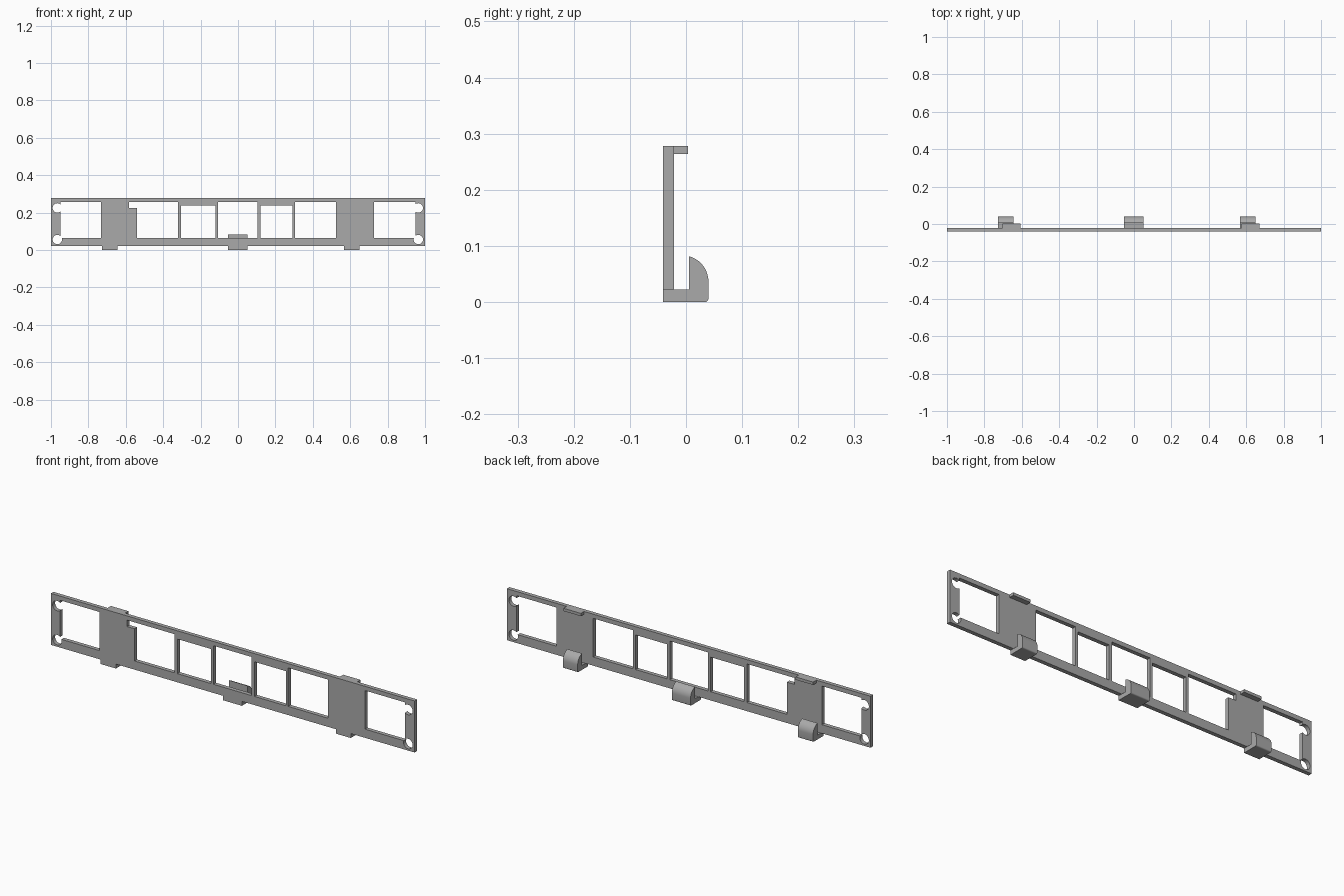
import bpy
import math

cube = bpy.data.objects.get("Cube")
if cube:
    bpy.data.objects.remove(cube, do_unlink=True)

grey = bpy.data.materials.new("plain grey")
grey.use_nodes = True
COLOUR = (0.4, 0.4, 0.4, 1)
grey.diffuse_color = COLOUR
grey.node_tree.nodes["Principled BSDF"].inputs["Base Color"].default_value = COLOUR

FRONT, BACK = -0.041, -0.021   # plate thickness in y
LOW, HIGH = 0.022, 0.278       # plate height


def prism(name, outline, start, end, axis):
    """Extrude a 2D outline along y (outline in x, z) or x (outline in y, z)."""
    def point(p, d):
        return (p[0], d, p[1]) if axis == "y" else (d, p[0], p[1])
    n = len(outline)
    verts = [point(p, d) for d in (start, end) for p in outline]
    faces = [tuple(range(n)), tuple(reversed(range(n, 2 * n)))]
    faces += [(i, i + n, (i + 1) % n + n, (i + 1) % n) for i in range(n)]
    if axis == "x":
        faces = [tuple(reversed(f)) for f in faces]
    mesh = bpy.data.meshes.new(name)
    mesh.from_pydata(verts, [], faces)
    mesh.materials.append(grey)
    obj = bpy.data.objects.new(name, mesh)
    bpy.context.collection.objects.link(obj)
    return obj


def select(obj):
    bpy.ops.object.select_all(action="DESELECT")
    obj.select_set(True)
    bpy.context.view_layer.objects.active = obj


def rect(x0, x1, z0, z1):
    return [(x0, z0), (x1, z0), (x1, z1), (x0, z1)]


def arc(cx, cz, rx, rz, a0, a1, steps):
    angles = [math.radians(a0 + (a1 - a0) * i / steps) for i in range(steps + 1)]
    return [(cx + rx * math.cos(a), cz + rz * math.sin(a)) for a in angles]


def cut(target, outline):
    cutter = prism("cutter", outline, FRONT - 0.05, BACK + 0.05, "y")
    cutter.hide_render = True
    mod = target.modifiers.new("cut", "BOOLEAN")
    mod.operation = "DIFFERENCE"
    mod.solver = "EXACT"
    mod.object = cutter
    select(target)
    bpy.ops.object.modifier_apply(modifier=mod.name)
    bpy.data.objects.remove(cutter, do_unlink=True)


# Face plate with its row of windows
plate = prism("face_plate", rect(-1, 1, LOW, HIGH), FRONT, BACK, "y")
SILL, TALL, SHORT = 0.065, 0.257, 0.237
for x0, x1, top in [(-0.95, -0.733, TALL), (-0.305, -0.12, SHORT),
                    (-0.107, 0.103, TALL), (0.12, 0.292, SHORT),
                    (0.305, 0.525, TALL), (0.728, 0.948, TALL)]:
    cut(plate, rect(x0, x1, SILL, top))

# Window with a stepped upper corner
cut(plate, [(-0.54, SILL), (-0.32, SILL), (-0.32, TALL),
            (-0.582, TALL), (-0.582, 0.225), (-0.54, 0.225)])

# Screw holes that break into the end windows
for x in (-0.966, 0.964):
    for z in (0.056, 0.225):
        cut(plate, arc(x, z, 0.025, 0.025, 0, 348.75, 31))
select(plate)
bpy.ops.object.shade_smooth_by_angle(angle=math.radians(30))

# Bottom clips: a foot under the plate and a rounded hook behind it
hook = [(FRONT, 0), (0.034, 0)]
hook += arc(0.034, 0.006, 0.006, 0.006, -90, 0, 5)
hook += arc(-0.006, 0.036, 0.046, 0.047, 0, 76, 14)
hook += [(0.005, 0.022), (FRONT, 0.022)]
for name, x0, x1 in [("right_clip", -0.727, -0.643), ("middle_clip", -0.053, 0.05),
                     ("left_clip", 0.568, 0.649)]:
    select(prism(name, hook, x0, x1, "x"))
    bpy.ops.object.shade_smooth_by_angle(angle=math.radians(30))

# Top tabs behind the upper edge
for name, x0, x1 in [("right_top_tab", -0.702, -0.606), ("left_top_tab", 0.576, 0.671)]:
    prism(name, rect(BACK, 0.004, 0.264, HIGH), x0, x1, "x")
